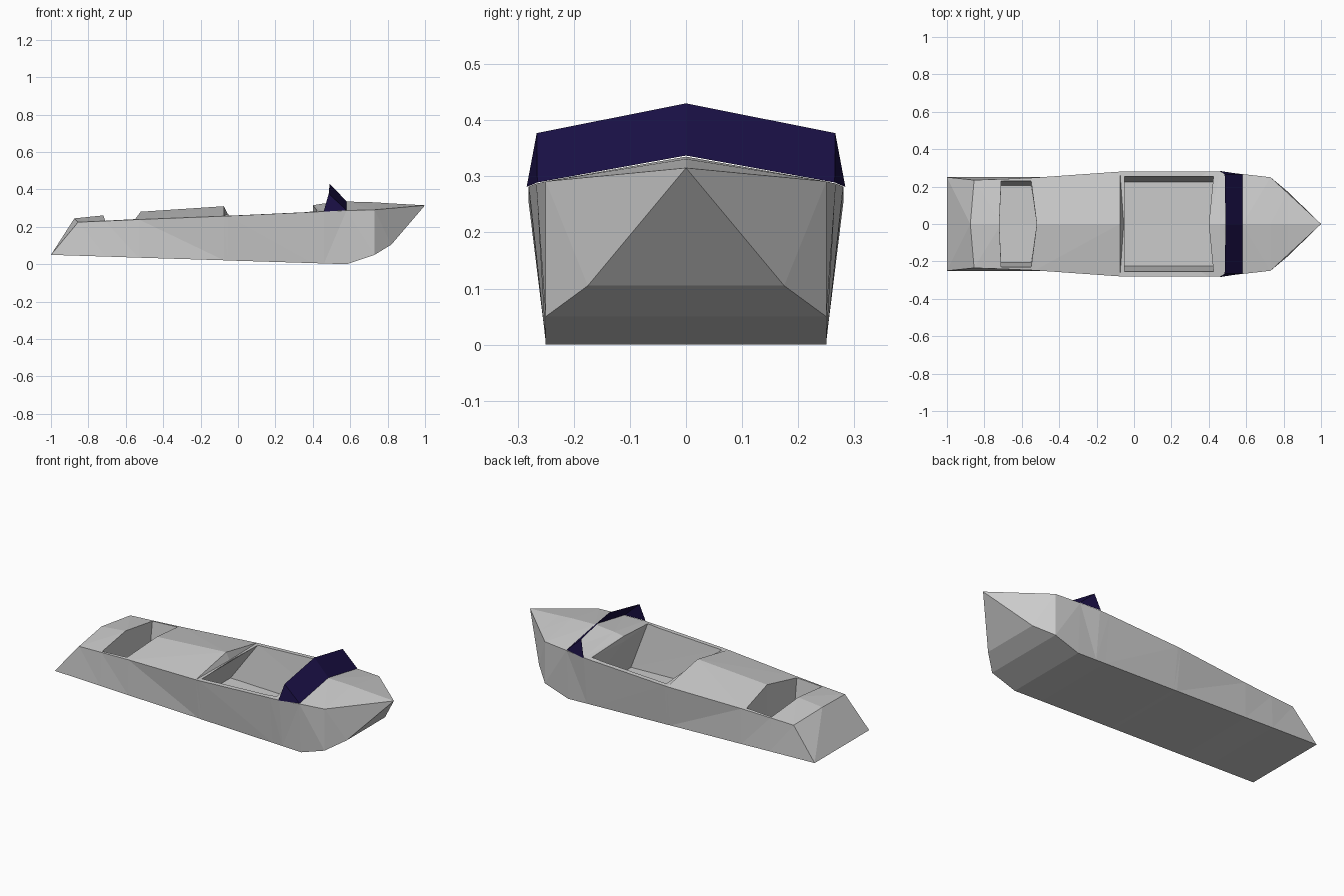
import bpy, bmesh

if "Cube" in bpy.data.objects:
    bpy.data.objects.remove(bpy.data.objects["Cube"])


def make_object(name, bm):
    bmesh.ops.remove_doubles(bm, verts=bm.verts, dist=1e-5)
    mesh = bpy.data.meshes.new(name)
    bm.to_mesh(mesh)
    bm.free()
    obj = bpy.data.objects.new(name, mesh)
    bpy.context.collection.objects.link(obj)
    return obj


def loft(name, rings):
    """Skin closed rings of equal length and cap both ends."""
    bm = bmesh.new()
    loops = [[bm.verts.new(p) for p in ring] for ring in rings]
    n = len(loops[0])
    for a, b in zip(loops, loops[1:]):
        for i in range(n):
            j = (i + 1) % n
            bm.faces.new((a[i], a[j], b[j], b[i]))
    bm.faces.new(loops[0][::-1])
    bm.faces.new(loops[-1])
    bmesh.ops.remove_doubles(bm, verts=bm.verts, dist=1e-5)
    bmesh.ops.dissolve_degenerate(bm, edges=bm.edges, dist=1e-5)
    bmesh.ops.triangulate(bm, faces=[f for f in bm.faces if len(f.verts) > 3])
    bmesh.ops.recalc_face_normals(bm, faces=bm.faces)
    return make_object(name, bm)


# Hull stations: chine (x, y, z), gunwale (x, y, z), deck ridge (x, z)
stations = [
    ((-1.0, .25, .05), (-.855, .235, .225), (-.875, .245)),
    ((-.71, .25, .041), (-.71, .24, .231), (-.71, .262)),
    ((-.53, .25, .035), (-.53, .248, .239), (-.53, .28)),
    ((-.075, .25, .021), (-.075, .28, .257), (-.075, .31)),
    ((-.055, .25, .020), (-.055, .281, .258), (-.055, .268)),
    ((.40, .25, .006), (.40, .281, .279), (.40, .315)),
    ((.46, .25, .004), (.46, .28, .282), (.46, .325)),
    ((.58, .25, 0), (.58, .267, .287), (.58, .335)),
    ((.73, .25, .05), (.73, .25, .291), (.73, .331)),
    ((.82, .175, .105), (.82, .167, .299), (.82, .325)),
]
rings = []
for (cx, cy, cz), (gx, gy, gz), (rx, rz) in stations:
    rings.append([(cx, -cy, cz), (cx, cy, cz), (gx, gy, gz), (rx, 0, rz), (gx, -gy, gz)])

# Hull skin closes to a single point at the bow
bm = bmesh.new()
loops = [[bm.verts.new(p) for p in ring] for ring in rings]
for a, b in zip(loops, loops[1:]):
    for i in range(5):
        j = (i + 1) % 5
        bm.faces.new((a[i], a[j], b[j], b[i]))
bm.faces.new(loops[0])
tip = bm.verts.new((1, 0, .315))
for i in range(5):
    bm.faces.new((loops[-1][i], loops[-1][(i + 1) % 5], tip))
bmesh.ops.triangulate(bm, faces=bm.faces[:])
bmesh.ops.recalc_face_normals(bm, faces=bm.faces[:])
hull = make_object("hull", bm)


def well_ring(back, front, y, z_back, z_front, back_mid, front_mid):
    """Six-sided outline of a cockpit well with pointed ends."""
    return [(back, -y, z_back), (front, -y, z_front), (front_mid, 0, z_front),
            (front, y, z_front), (back, y, z_back), (back_mid, 0, z_back)]


# Cockpit wells: floor outline, rim outline, then straight up past the deck
wells = {
    "main_well": [well_ring(-.205, .51, .225, .04, .02, -.205, .50),
                  well_ring(-.05, .425, .255, .262, .282, -.05, .40),
                  well_ring(-.05, .425, .255, .5, .5, -.05, .40)],
    "rear_well": [well_ring(-.71, -.55, .205, .055, .05, -.72, -.52),
                  well_ring(-.71, -.55, .23, .235, .24, -.72, -.52),
                  well_ring(-.71, -.55, .23, .5, .5, -.72, -.52)],
}
bpy.context.view_layer.objects.active = hull
for name, well in wells.items():
    cutter = loft(name, well)
    cutter.hide_render = True
    mod = hull.modifiers.new(name, 'BOOLEAN')
    mod.operation, mod.solver, mod.object = 'DIFFERENCE', 'EXACT', cutter
    bpy.ops.object.modifier_apply(modifier=mod.name)
    bpy.data.objects.remove(cutter)

# Raked windshield: two front panes and two side wings
bm = bmesh.new()
for s in (-1, 1):
    base_mid, top_mid = (.58, 0, .337), (.49, 0, .43)
    base, top = (.58, s * .265, .289), (.485, s * .266, .377)
    wing = (.458, s * .284, .281)
    bm.faces.new([bm.verts.new(p) for p in (base_mid, base, top, top_mid)])
    bm.faces.new([bm.verts.new(p) for p in (base, wing, top)])
bmesh.ops.remove_doubles(bm, verts=bm.verts, dist=1e-5)
bmesh.ops.recalc_face_normals(bm, faces=bm.faces[:])
windshield = make_object("windshield", bm)
navy = bpy.data.materials.new("navy_glass")
navy.diffuse_color = (.01, .005, .06, 1)
navy.use_nodes = True
navy.node_tree.nodes["Principled BSDF"].inputs["Base Color"].default_value = navy.diffuse_color
windshield.data.materials.append(navy)
